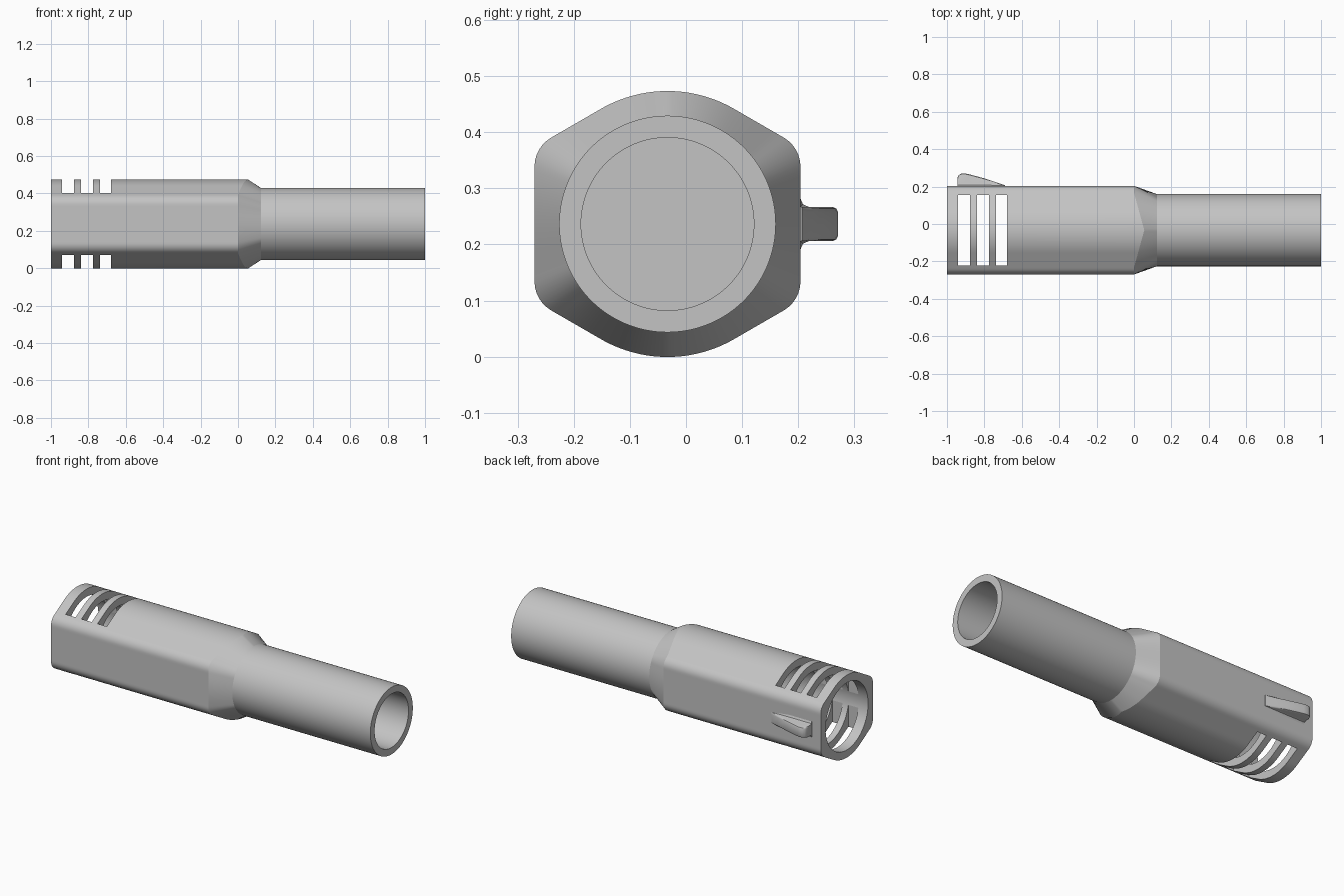
import bpy, bmesh, math

if "Cube" in bpy.data.objects:
    bpy.data.objects.remove(bpy.data.objects["Cube"])

CY, CZ = -0.033, 0.2365          # long axis of the body
HALF, BORE, TUBE_R, TUBE_BORE = 0.237, 0.193, 0.193, 0.154
N = 180

grey = bpy.data.materials.new("plain grey")
grey.use_nodes = True
colour = (0.55, 0.55, 0.55, 1)
grey.diffuse_color = colour
grey.node_tree.nodes["Principled BSDF"].inputs["Base Color"].default_value = colour


def loft(name, rings, angle):
    """Skin a list of point rings, cap both ends and shade it."""
    bm = bmesh.new()
    vr = [[bm.verts.new(p) for p in ring] for ring in rings]
    for a, b in zip(vr, vr[1:]):
        n = len(a)
        for i in range(n):
            j = (i + 1) % n
            bm.faces.new((a[i], a[j], b[j], b[i]))
    bm.faces.new(vr[0])
    bm.faces.new(vr[-1])
    bmesh.ops.recalc_face_normals(bm, faces=bm.faces)
    me = bpy.data.meshes.new(name)
    bm.to_mesh(me)
    bm.free()
    ob = bpy.data.objects.new(name, me)
    bpy.context.collection.objects.link(ob)
    me.materials.append(grey)
    shade(ob, angle)
    return ob


def shade(ob, angle):
    bpy.ops.object.select_all(action='DESELECT')
    ob.select_set(True)
    bpy.context.view_layer.objects.active = ob
    bpy.ops.object.shade_smooth_by_angle(angle=math.radians(angle))


def ring(radius, x):
    """Ring round the axis; radius and x may vary with angle."""
    pts = []
    for i in range(N):
        t = 2 * math.pi * i / N
        r = radius(t) if callable(radius) else radius
        y, z = r * math.cos(t), r * math.sin(t)
        pts.append((x(y) if callable(x) else x, CY + y, CZ + z))
    return pts


def body_radius(t):
    """Hexagon with domed top and bottom and four filleted corners."""
    deg = math.degrees(t) % 180
    if 60 <= deg <= 120:
        return HALF
    fold = min(deg, 180 - deg)
    fillet = 0.06
    d = (HALF - fillet) / math.cos(math.radians(30))
    phi = math.radians(fold - 30)
    limit = 30 - math.degrees(math.atan(d * 0.5 / HALF))
    if abs(fold - 30) < limit:
        return d * math.cos(phi) + math.sqrt(fillet ** 2 - (d * math.sin(phi)) ** 2)
    return HALF / math.cos(math.radians(fold if fold < 30 else 60 - fold))


def shoulder(y):
    return 0.055 * max(0, 1 - abs(y) / 0.2)


# Housing: blind bore, outer shell and tapered shoulder
housing = loft("housing", [ring(BORE, 0.0), ring(BORE, -1), ring(body_radius, -1),
                           ring(body_radius, shoulder), ring(TUBE_R, 0.122)], 18)

# Three vent slots cut right through from top to bottom
bm = bmesh.new()
for x0, x1 in ((-0.941, -0.877), (-0.84, -0.775), (-0.738, -0.679)):
    box = bmesh.ops.create_cube(bm, size=1)["verts"]
    for v in box:
        v.co.x = (x0 + x1) / 2 + v.co.x * (x1 - x0)
        v.co.y = CY + v.co.y * 0.378
        v.co.z = CZ + v.co.z * 0.8
me = bpy.data.meshes.new("slot_cutter")
bm.to_mesh(me)
bm.free()
me.materials.append(grey)
cutter = bpy.data.objects.new("slot_cutter", me)
cutter.hide_render = True
bpy.context.collection.objects.link(cutter)
mod = housing.modifiers.new("slots", 'BOOLEAN')
mod.operation, mod.solver, mod.object = 'DIFFERENCE', 'EXACT', cutter
bpy.context.view_layer.objects.active = housing
bpy.ops.object.modifier_apply(modifier=mod.name)
bpy.data.objects.remove(cutter)
shade(housing, 18)

# Tube with a blind bore
loft("tube", [ring(TUBE_R, 0.11), ring(TUBE_R, 1), ring(TUBE_BORE, 1),
              ring(TUBE_BORE, 0.125)], 30)

# Catch on the back: wedge with rounded nose and filleted foot
stations = [(-0.943, 0.045), (-0.938, 0.056), (-0.927, 0.064), (-0.912, 0.067),
            (-0.89, 0.064), (-0.80, 0.040), (-0.74, 0.020), (-0.69, 0.003)]
rings = []
for x, h in stations:
    f = min(0.015, h * 0.4)
    half = [(0.0305 + f, -0.01), (0.0305 + f, 0), (0.0305 + f * 0.3, f * 0.3),
            (0.0305, f), (0.0305, h - f * 0.6), (0.0275, h - f * 0.2), (0.0215, h)]
    section = half + [(-w, y) for w, y in reversed(half)]
    rings.append([(x, CY + HALF + y, CZ + w) for w, y in section])
loft("catch", rings, 35)
